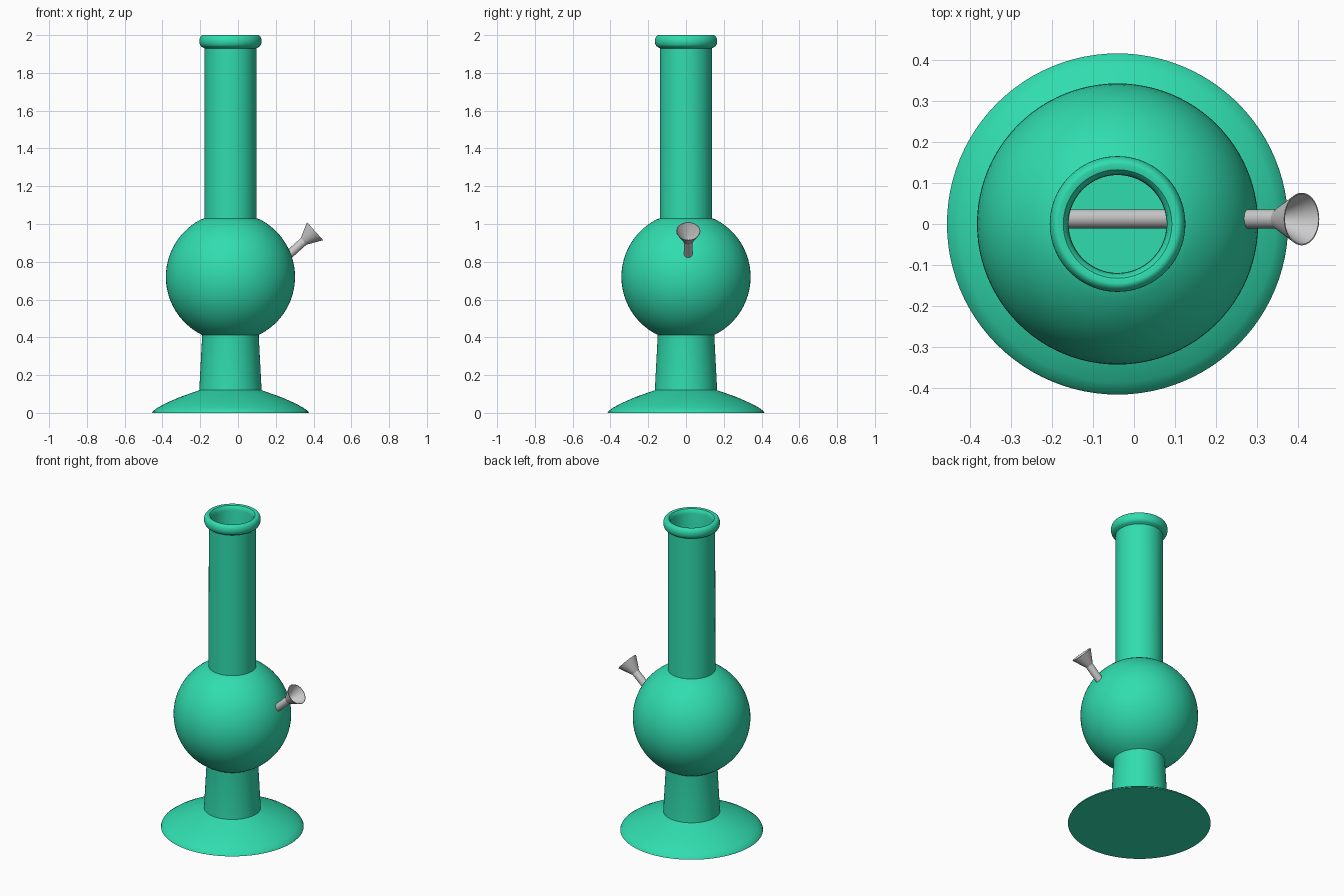
import bpy, bmesh, math
from mathutils import Vector

if "Cube" in bpy.data.objects:
    bpy.data.objects.remove(bpy.data.objects["Cube"])

AXIS_X = -0.04


def lathe(name, profile, segments, location, direction=(0, 0, 1), color=None):
    """Revolve a closed (radius, height) profile around a given axis."""
    bm = bmesh.new()
    rings = []
    for r, z in profile:
        if r < 1e-6:
            rings.append([bm.verts.new((0, 0, z))])
        else:
            rings.append([bm.verts.new((r * math.cos(a), r * math.sin(a), z))
                          for a in (2 * math.pi * i / segments for i in range(segments))])
    for a, b in zip(rings, rings[1:]):
        for i in range(segments):
            j = (i + 1) % segments
            quad = [a[i % len(a)], a[j % len(a)], b[j % len(b)], b[i % len(b)]]
            bm.faces.new(list(dict.fromkeys(quad)))
    bmesh.ops.recalc_face_normals(bm, faces=bm.faces)
    mesh = bpy.data.meshes.new(name)
    bm.to_mesh(mesh)
    bm.free()
    obj = bpy.data.objects.new(name, mesh)
    bpy.context.collection.objects.link(obj)
    obj.location = location
    obj.rotation_euler = Vector(direction).to_track_quat('Z', 'Y').to_euler()
    if color:
        mat = bpy.data.materials.new(name + "_glass")
        mat.diffuse_color = color
        mat.use_nodes = True
        mat.node_tree.nodes["Principled BSDF"].inputs["Base Color"].default_value = mat.diffuse_color
        mesh.materials.append(mat)
    bpy.ops.object.select_all(action='DESELECT')
    obj.select_set(True)
    bpy.context.view_layer.objects.active = obj
    bpy.ops.object.shade_smooth_by_angle(angle=math.radians(30))
    return obj


def bulb(radius, r_low, r_high, steps=24, centre=0.72):
    """Arc of the round chamber between the lower neck and the upper tube."""
    a0 = -math.acos(r_low / radius)
    a1 = math.acos(r_high / radius)
    angles = [a0 + (a1 - a0) * i / steps for i in range(steps + 1)]
    return [(radius * math.cos(a), centre + radius * math.sin(a)) for a in angles]


# Vessel: flared foot, neck, round chamber, tube and rolled lip
outer = [(0, 0), (0.415, 0), (0.411, 0.009), (0.385, 0.028), (0.34, 0.052),
         (0.27, 0.083), (0.165, 0.12), (0.15, 0.405)]
outer += bulb(0.342, 0.151, 0.158)
outer += [(0.138, 1.03), (0.137, 1.93)]
lip = [(0.145 + 0.02 * math.cos(a), 1.968 + 0.032 * math.sin(a))
       for a in (math.radians(d) for d in range(-75, 91, 15))]
lip += [(0.132, 1.997), (0.124, 1.988), (0.12, 1.97)]
inner = [(0.119, 1.0)] + bulb(0.324, 0.132, 0.125)[::-1] + [(0.147, 0.12), (0.147, 0.02), (0, 0.02)]
lathe("vessel", outer + lip + inner, 96, (AXIS_X, 0, 0), color=(0.03, 0.72, 0.43, 1))

# Slanted stem with a funnel bowl, origin at the funnel rim centre
slant = Vector((0.745, 0, 0.667)).normalized()
stem_profile = [(0, -0.79), (0.023, -0.79), (0.023, -0.08), (0.03, -0.068), (0.064, 0),
                (0.061, 0), (0.027, -0.062), (0.014, -0.075), (0, -0.078)]
lathe("stem_and_bowl", stem_profile, 48, (0.408, 0.012, 0.962), slant)
